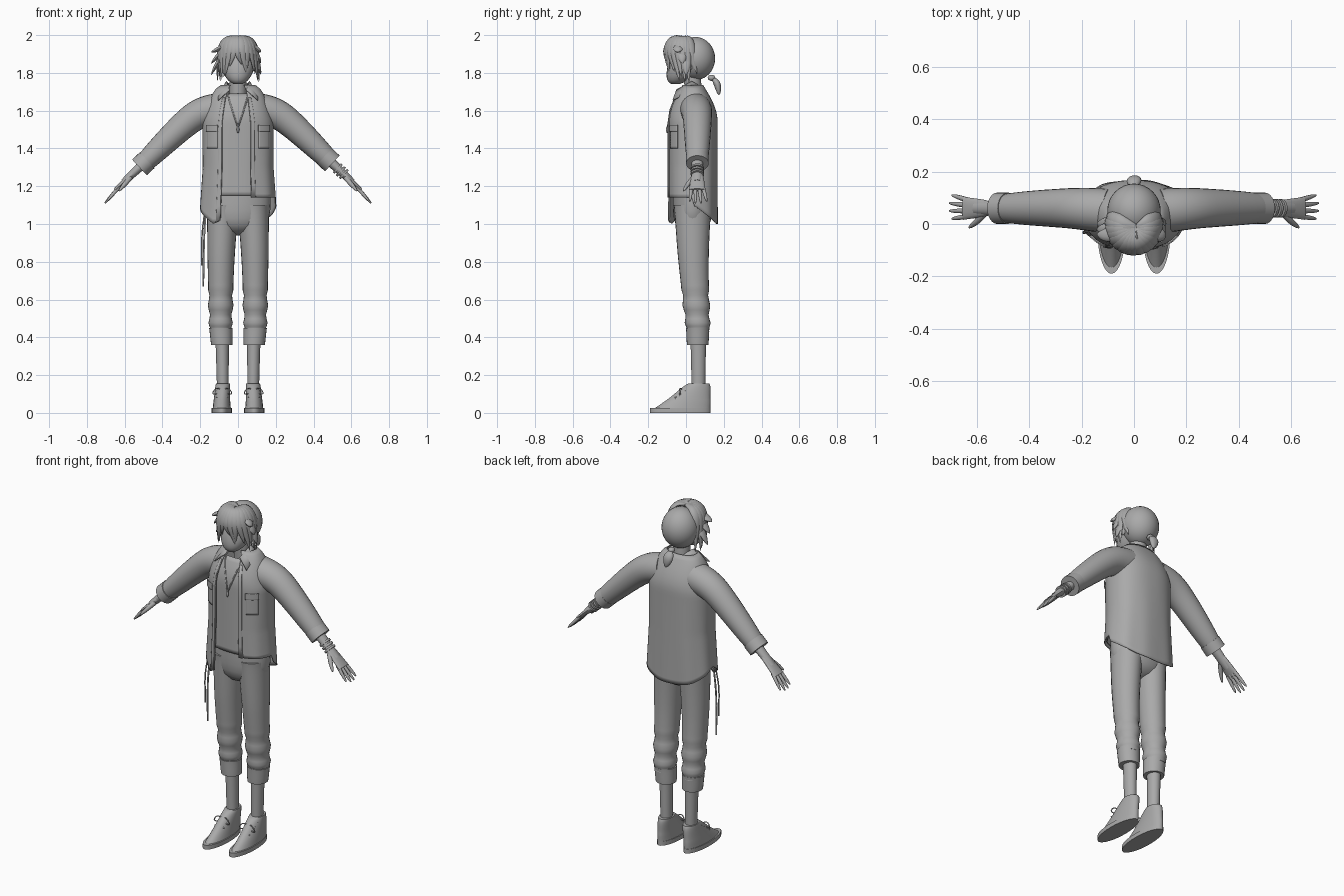
import bpy, math, random
from mathutils import Vector
from math import sin, cos, pi

if "Cube" in bpy.data.objects:
    bpy.data.objects.remove(bpy.data.objects["Cube"], do_unlink=True)
random.seed(4)
SHADE = 0.4
UP, BACK = Vector((0, 0, 1)), Vector((0, 1, 0))
SIDES = (("left", 1), ("right", -1))
grey = bpy.data.materials.new("plain_grey")
grey.use_nodes = True
grey.diffuse_color = (SHADE, SHADE, SHADE, 1)
shader = grey.node_tree.nodes["Principled BSDF"]
shader.inputs["Base Color"].default_value = grey.diffuse_color
parts = []


def make(name, verts, faces, thickness=0):
    mesh = bpy.data.meshes.new(name)
    mesh.from_pydata([tuple(v) for v in verts], [], faces)
    mesh.materials.append(grey)
    part = bpy.data.objects.new(name, mesh)
    bpy.context.collection.objects.link(part)
    if thickness:
        solid = part.modifiers.new("thickness", "SOLIDIFY")
        solid.thickness, solid.offset = thickness, 0
    parts.append(part)


def spline(points, steps):
    """Smooth curve through the points."""
    points = [Vector(p) for p in points]
    curve = []
    for i in range(len(points) - 1):
        before, start, end = points[max(i - 1, 0)], points[i], points[i + 1]
        after = points[min(i + 2, len(points) - 1)]
        leave, arrive = (end - before) / 2, (after - start) / 2
        for k in range(steps):
            t = k / steps
            ease = t * t * (3 - 2 * t)
            curve.append(start.lerp(end, ease) + leave * t * (1 - t) ** 2
                         - arrive * t * t * (1 - t))
    return curve + [points[-1]]


def taper(start, end, power=1):
    return lambda t: start + (end - start) * t ** power


def flat(radius):
    return lambda t: radius


def tube(name, path, wide, deep, ref=BACK, axis=None, sides=24, steps=8):
    """Sweep an oval along a path; deep is measured along ref."""
    curve = spline(path, steps)
    last = len(curve) - 1
    verts, faces = [], []
    for i, centre in enumerate(curve):
        along = axis or (curve[min(i + 1, last)] - curve[max(i - 1, 0)]).normalized()
        u = (ref - along * ref.dot(along)).normalized()
        v = u.cross(along)
        for k in range(sides):
            a = 2 * pi * k / sides
            verts.append(centre + v * wide(i / last) * cos(a) + u * deep(i / last) * sin(a))
    for i in range(last):
        for k in range(sides):
            a, b = i * sides + k, i * sides + (k + 1) % sides
            faces.append((a, b, b + sides, a + sides))
    faces.append(tuple(reversed(range(sides))))
    faces.append(tuple(range(last * sides, len(verts))))
    make(name, verts, faces)


def cord(name, path, radius=.004):
    tube(name, path, flat(radius), flat(radius), Vector((1, .5, .5)), sides=8, steps=4)


def ball(name, centre, size):
    bpy.ops.mesh.primitive_uv_sphere_add(segments=32, ring_count=20, location=centre)
    part = bpy.context.object
    part.name, part.scale = name, size
    part.data.materials.append(grey)
    parts.append(part)


def torso(angle, z, offset=0):
    """Point on the clothed torso; angle zero faces the front."""
    rise = min(1, max(0, (1.74 - z) / .2))
    wide = .06 + .125 * rise ** .4 + .07 * max(0, 1.3 - z) + offset
    deep = .05 + .08 * sin(rise * pi / 2) + offset
    s, c = sin(angle), cos(angle)
    return Vector((wide * math.copysign(abs(s) ** .85, s),
                   .035 - deep * math.copysign(abs(c) ** .85, c), z))


def shirt_hem(angle):
    """Long tail behind, long flap on the right front, short left front."""
    if cos(angle) < 0:
        return 1.1 + .1 * cos(angle)
    return 1.14 if angle > 0 else 1 + .1 * abs(angle + .6)


def panel(name, start, end, low, high, offset=0.0, columns=8, rows=8, thickness=.005):
    """Cloth sheet that follows the torso."""
    verts, faces = [], []
    for j in range(rows + 1):
        for i in range(columns + 1):
            angle = math.remainder(start + (end - start) * i / columns, 2 * pi)
            bottom = low(angle)
            z = bottom + (high - bottom) * j / rows
            fold = .004 * sin(angle * 9) * max(0, 1.5 - z)
            verts.append(torso(angle, z, offset + fold))
    for j in range(rows):
        for i in range(columns):
            k = j * (columns + 1) + i
            faces.append((k, k + 1, k + columns + 2, k + columns + 1))
    make(name, verts, faces, thickness)


# Open shirt over a plain top
panel("open_shirt", .3, 2 * pi - .4, shirt_hem, 1.735, columns=72, rows=30)
panel("inner_top", -pi, pi, flat(1.15), 1.69, -.012, columns=48, rows=24)
panel("left_placket", .3, .42, shirt_hem, 1.67, .005)
panel("right_placket", -.52, -.4, shirt_hem, 1.67, .005)
for side, s in SIDES:
    panel(side + "_pocket", s * .55, s, flat(1.4), 1.5, .004)
    panel(side + "_pocket_flap", s * .53, s * 1.02, flat(1.49), 1.525, .008)
    inner = [(s * .02, .09, 1.72), (s * .06, .03, 1.755), (s * .045, -.05, 1.71)]
    outer = [(s * .08, .06, 1.71), (s * .1, 0, 1.69), (s * .105, -.07, 1.655)]
    make(side + "_collar", inner + outer, [(0, 1, 4, 3), (1, 2, 5, 4)], .006)

# Neck, face and back hair
tube("neck", [(0, .045, 1.62), (0, .03, 1.82)], flat(.045), flat(.045))


def face_radius(t):
    return .09 * sin(pi * (.05 + .9 * t)) ** .7


tube("face", [(0, -.055, 1.742), (0, 0, 1.86), (0, .02, 1.97)],
     face_radius, face_radius, axis=UP)
tube("nose", [(0, -.08, 1.85), (0, -.09, 1.825), (0, -.075, 1.81)], flat(.006), flat(.006), sides=12)
cord("mouth", [(-.016, -.07, 1.785), (0, -.08, 1.784), (.016, -.07, 1.785)])
ball("back_hair", (0, .05, 1.876), (.102, .104, .114))
for side, s in SIDES:
    ball(side + "_eye", (s * .036, -.073, 1.85), (.018, .008, .01))
    ball(side + "_ear", (s * .088, .015, 1.84), (.01, .02, .03))
ball("hair_tie", (0, .135, 1.774), (.018, .02, .016))
tube("ponytail", [(0, .14, 1.775), (0, .165, 1.74), (.01, .175, 1.685)],
     lambda t: .004 + .024 * sin(pi * t), lambda t: .004 + .014 * sin(pi * t))


def lock_width(t):
    return .001 + .026 * sin(pi * (.1 + .9 * t))


def lock_depth(t):
    return lock_width(t) / 2


# Fringe locks fanned out from the crown
CROWN = Vector((.01, -.015, 1.985))
for i in range(-8, 9):
    angle = i / 4
    outward = Vector((sin(angle), -cos(angle), 0))
    swing = angle + random.uniform(-.25, .25)
    tip = Vector((.112 * sin(swing), -.095 * cos(swing),
                  1.83 - .06 * abs(sin(angle)) + random.uniform(-.025, .025)))
    hip = Vector((0, -.015, 1.98)) + outward * .06
    brow = Vector((0, -.01, 1.915)) + outward * .1
    tube("fringe_lock", [CROWN, hip, brow, tip], lock_width, lock_depth,
         outward + UP * .7, sides=10, steps=4)
for side, s in SIDES:
    for i in range(3):
        tip = Vector((s * (.132 - s * .01), -.02 * i, 1.79 + .06 * i))
        bend = Vector((s * .095, tip.y, tip.z / 2 + .975))
        tube(side + "_flicked_lock", [CROWN, bend, tip], lock_width, lock_depth,
             Vector((s, 0, .7)), sides=10)
cord("stray_hair", [CROWN, (.01, -.05, 1.996), (.03, -.08, 1.975)])


def arm(t):
    """Straight line from the shoulder to the knuckles."""
    return Vector((.2, .06, 1.6)).lerp(Vector((.65, .06, 1.18)), t)


def trouser_radius(start, end):
    """Smooth thigh that bunches into folds below the knee."""
    return lambda t: start + (end - start) * t + (.005 * sin(t * 50) if t > .68 else 0)


for side, s in SIDES:
    def limb(name, path, *radii, **options):
        mirrored = [(s * x, y, z) for x, y, z in path]
        tube(f"{side}_{name}", mirrored, *radii, **options)

    # Sleeves, turned cuffs and hands
    limb("sleeve", [(.1, .05, 1.61), arm(.1), arm(.66)], taper(.085, .05, 2), taper(.085, .053, 2))
    cuff = .62 if s > 0 else .67
    limb("sleeve_cuff", [arm(cuff - .045), arm(cuff + .045)], flat(.057), flat(.06))
    limb("forearm", [arm(.55), arm(.9)], taper(.03, .017), taper(.034, .024))
    limb("palm", [arm(.78), arm(1)], taper(.018, .01), taper(.023, .044, .6), sides=16)
    for i, finger in enumerate(("index", "middle", "ring", "little")):
        tip = (.71 - .01 * abs(i - 1.5), .02 + .03 * i, 1.105 + .01 * abs(i - 1.5))
        limb(finger + "_finger", [(.63, .03 + .02 * i, 1.195), tip],
             taper(.01, .003, 3), taper(.01, .003, 3), sides=10)
    limb("thumb", [(.57, .04, 1.245), (.6, .01, 1.21), (.63, -.014, 1.175)],
         taper(.013, .003, 3), taper(.013, .003, 3), sides=10)

    # Trousers, rolled hems and shins
    limb("trouser_leg", [(.08, .035, 1.1), (.09, .04, .8), (.092, .065, .43)],
         trouser_radius(.085, .057), trouser_radius(.1, .06), axis=UP, steps=16)
    limb("rolled_hem", [(.091, .062, .45), (.086, .062, .36)],
         taper(.062, .056), taper(.062, .057), axis=UP)
    limb("shin", [(.084, .065, .42), (.08, .066, .1)], taper(.038, .03, .7), taper(.044, .035, .7))

    # Shoes with soles, laces and bows
    limb("shoe", [(.086, -.03, .01), (.085, .015, .07), (.08, .067, .155)],
         taper(.05, .037), taper(.16, .056, 1.2), axis=UP, sides=32)
    limb("sole", [(.086, -.03, 0), (.086, -.03, .025)], flat(.053), flat(.16), axis=UP, sides=32)
    for i in range(4):
        middle = Vector((s * .085, -.075 + .024 * i, .08 + .015 * i))
        for k in (-1, 1):
            cord(side + "_lace", [middle + Vector((-k * .03, .02, -.006)), middle,
                                  middle + Vector((k * .03, .024, .004))])
    knot = Vector((s * .083, -.012, .12))
    for k in (-1, 1):
        cord(side + "_lace_bow", [knot, knot + Vector((k * .03, -.02, .01)),
             knot + Vector((k * .05, -.02, -.015)), knot + Vector((k * .03, -.02, -.02)), knot], .003)

tube("trouser_seat", [(0, .035, 1.2), (0, .035, .94)], lambda t: .163 * (1 - t ** 6) + .01,
     lambda t: .095 * (1 - t ** 6) + .01, axis=UP, sides=32)

# Bracelets, necklace and hanging cords
for i in range(3):
    place = .72 + .035 * i
    tube("bracelet", [arm(place), arm(place + .02)], flat(.032), flat(.035))
for side, s in SIDES:
    cord(side + "_necklace", [(s * .05, .02, 1.735), (s * .05, -.05, 1.67), (0, -.1, 1.51)])
ball("pendant", (0, -.1, 1.5), (.007, .006, .018))
cord("long_cord", [(-.17, -.01, 1.1), (-.18, -.025, .9), (-.184, -.02, .67)], .005)
cord("short_cord", [(-.17, -.02, 1.1), (-.19, -.035, .95), (-.192, -.03, .78)])

bpy.ops.object.select_all(action="DESELECT")
for part in parts:
    part.select_set(True)
bpy.context.view_layer.objects.active = parts[0]
bpy.ops.object.shade_smooth_by_angle(angle=math.radians(45))
